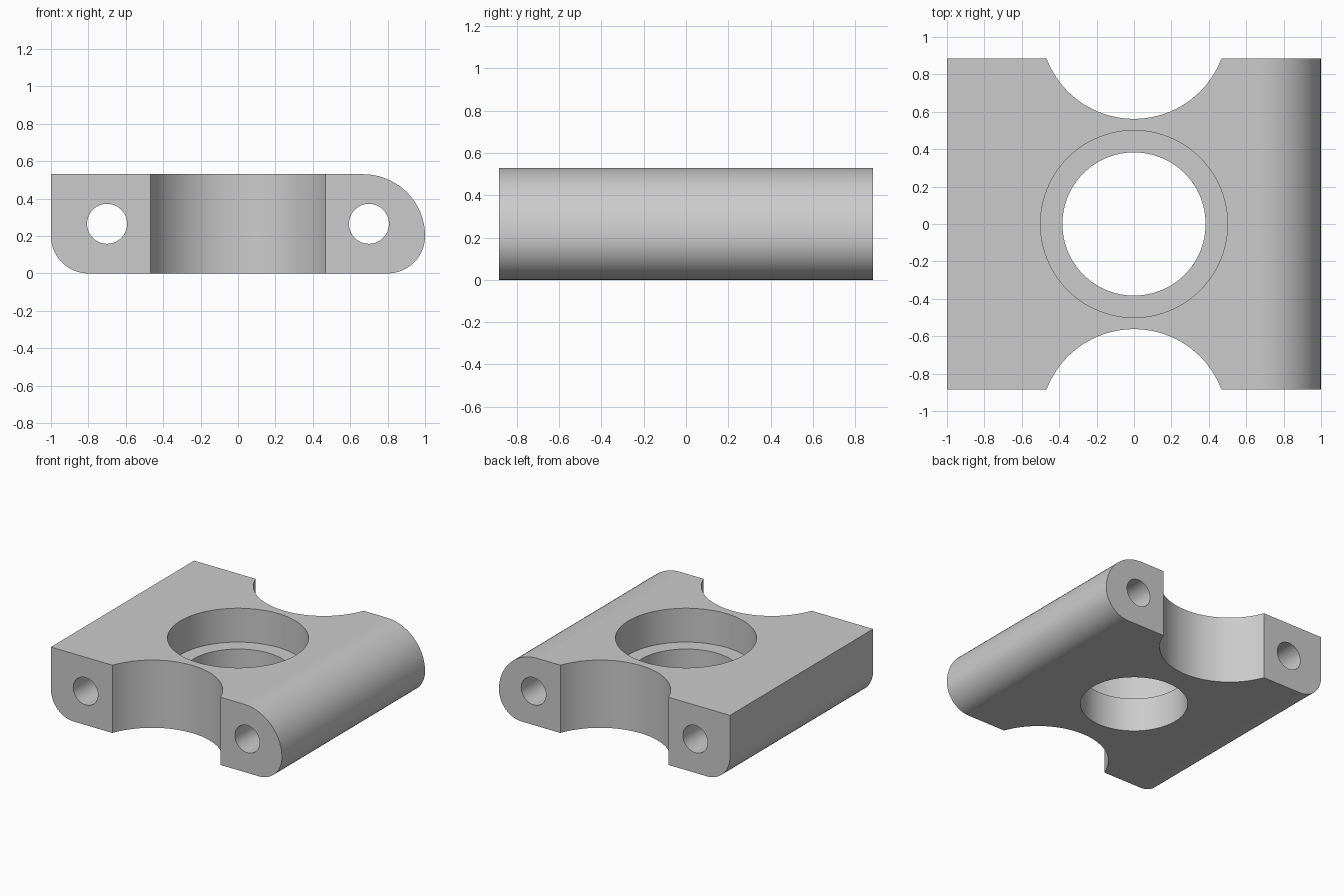
import bpy
import bmesh
from math import sin, cos, pi, radians

cube = bpy.data.objects.get("Cube")
if cube:
    bpy.data.objects.remove(cube, do_unlink=True)

HEIGHT, HALF_DEPTH = 0.53, 0.885
MID = HEIGHT / 2

grey = bpy.data.materials.new("plain grey")
grey.use_nodes = True
colour = (0.6, 0.6, 0.6, 1)
grey.diffuse_color = colour
grey.node_tree.nodes["Principled BSDF"].inputs["Base Color"].default_value = colour


def arc(cx, cz, radius, start, end, steps=20):
    """Points along an arc in the x-z plane, angles in degrees."""
    angles = [radians(start + (end - start) * i / steps) for i in range(steps + 1)]
    return [(cx + radius * cos(a), cz + radius * sin(a)) for a in angles]


def extrude_profile(name, points):
    """Extrude an x-z outline along y."""
    bm = bmesh.new()
    face = bm.faces.new([bm.verts.new((x, -HALF_DEPTH, z)) for x, z in points])
    out = bmesh.ops.extrude_face_region(bm, geom=[face])
    moved = [v for v in out["geom"] if isinstance(v, bmesh.types.BMVert)]
    bmesh.ops.translate(bm, verts=moved, vec=(0, 2 * HALF_DEPTH, 0))
    bmesh.ops.recalc_face_normals(bm, faces=bm.faces)
    mesh = bpy.data.meshes.new(name)
    bm.to_mesh(mesh)
    bm.free()
    mesh.materials.append(grey)
    obj = bpy.data.objects.new(name, mesh)
    bpy.context.collection.objects.link(obj)
    return obj


def drill(target, radius, length, location, rotation=(0, 0, 0), sides=96):
    """Cut a cylinder out of the target."""
    bpy.ops.mesh.primitive_cylinder_add(vertices=sides, radius=radius, depth=length,
                                        location=location, rotation=rotation)
    cutter = bpy.context.object
    cutter.hide_render = True
    cutter.data.materials.append(grey)
    cut = target.modifiers.new("cut", 'BOOLEAN')
    cut.operation, cut.solver, cut.object = 'DIFFERENCE', 'EXACT', cutter
    bpy.context.view_layer.objects.active = target
    bpy.ops.object.modifier_apply(modifier=cut.name)
    bpy.data.objects.remove(cutter, do_unlink=True)


# Block with rounded lower edges and a larger round on the upper left edge
outline = (arc(-0.8, 0.2, 0.2, 180, 270) + arc(0.8, 0.2, 0.2, 270, 360)
           + arc(0.67, 0.2, 0.33, 0, 90)[1:] + [(-1, HEIGHT)])
block = extrude_profile("bracket_block", outline)

# Stepped central bore
drill(block, 0.5, HEIGHT, (0, 0, MID + HEIGHT / 2))
drill(block, 0.383, 2, (0, 0, MID))

# Curved front and back recesses
for side in (-1, 1):
    drill(block, 0.5, 2, (0, side * 1.062, MID))

# Long bolt holes
for side in (-1, 1):
    drill(block, 0.107, 3, (side * 0.7, 0, MID), (pi / 2, 0, 0), 48)

# Smooth curves with crisp edges
bpy.ops.object.select_all(action='DESELECT')
block.select_set(True)
bpy.context.view_layer.objects.active = block
bpy.ops.object.shade_smooth_by_angle(angle=radians(30))
weighted = block.modifiers.new("flat_face_normals", 'WEIGHTED_NORMAL')
weighted.keep_sharp = True
